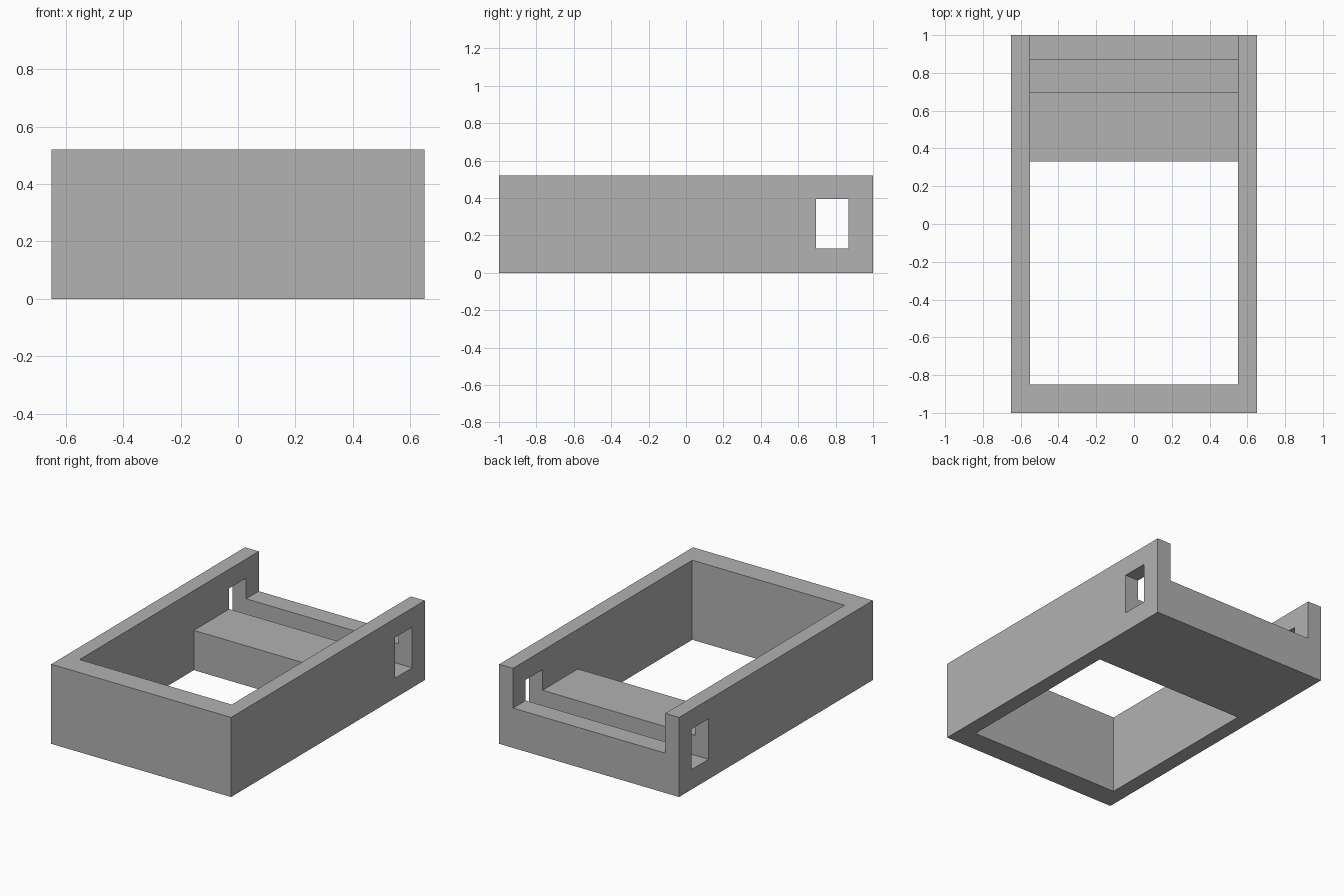
import bpy
import bmesh
from mathutils import Vector

cube = bpy.data.objects.get("Cube")
if cube:
    bpy.data.objects.remove(cube, do_unlink=True)

# Main dimensions
HALF_WIDTH, HALF_LENGTH, HEIGHT = 0.65, 1.0, 0.52
INNER = 0.55
FRONT_INSIDE, BLOCK_FRONT, BLOCK_TOP = -0.85, 0.33, 0.26
SLOT_FRONT, SLOT_BACK, SLOT_FLOOR, SLOT_TOP = 0.695, 0.87, 0.13, 0.395
PAST = 0.2

gray = bpy.data.materials.new("plain gray")
gray.use_nodes = True
color = (0.445, 0.445, 0.445, 1)
gray.diffuse_color = color
gray.node_tree.nodes["Principled BSDF"].inputs["Base Color"].default_value = color


def box(name, low, high):
    """Axis-aligned box between two corners."""
    low, high = Vector(low), Vector(high)
    bm = bmesh.new()
    bmesh.ops.create_cube(bm, size=1)
    for v in bm.verts:
        v.co = (low + high) / 2 + v.co * (high - low)
    mesh = bpy.data.meshes.new(name)
    bm.to_mesh(mesh)
    bm.free()
    mesh.materials.append(gray)
    obj = bpy.data.objects.new(name, mesh)
    bpy.context.collection.objects.link(obj)
    return obj


# Solid body of the tray
body = box("tray_body", (-HALF_WIDTH, -HALF_LENGTH, 0), (HALF_WIDTH, HALF_LENGTH, HEIGHT))

cutters = [
    # Open well through the floor
    box("well_cutter", (-INNER, FRONT_INSIDE, -PAST), (INNER, BLOCK_FRONT, HEIGHT + PAST)),
    # Space above the rear block, open at the back
    box("rear_cutter", (-INNER, BLOCK_FRONT - PAST, BLOCK_TOP),
        (INNER, HALF_LENGTH + PAST, HEIGHT + PAST)),
    # Cross slot: windows in both side walls and channel in the block
    box("slot_cutter", (-HALF_WIDTH - PAST, SLOT_FRONT, SLOT_FLOOR),
        (HALF_WIDTH + PAST, SLOT_BACK, SLOT_TOP)),
]

for cutter in cutters:
    cutter.hide_render = True
    cut = body.modifiers.new(cutter.name, "BOOLEAN")
    cut.operation = "DIFFERENCE"
    cut.solver = "EXACT"
    cut.object = cutter

# Bake the cuts and drop the cutters
bpy.context.view_layer.update()
graph = bpy.context.evaluated_depsgraph_get()
result = bpy.data.meshes.new_from_object(body.evaluated_get(graph))
body.modifiers.clear()
body.data = result
for cutter in cutters:
    bpy.data.objects.remove(cutter, do_unlink=True)
